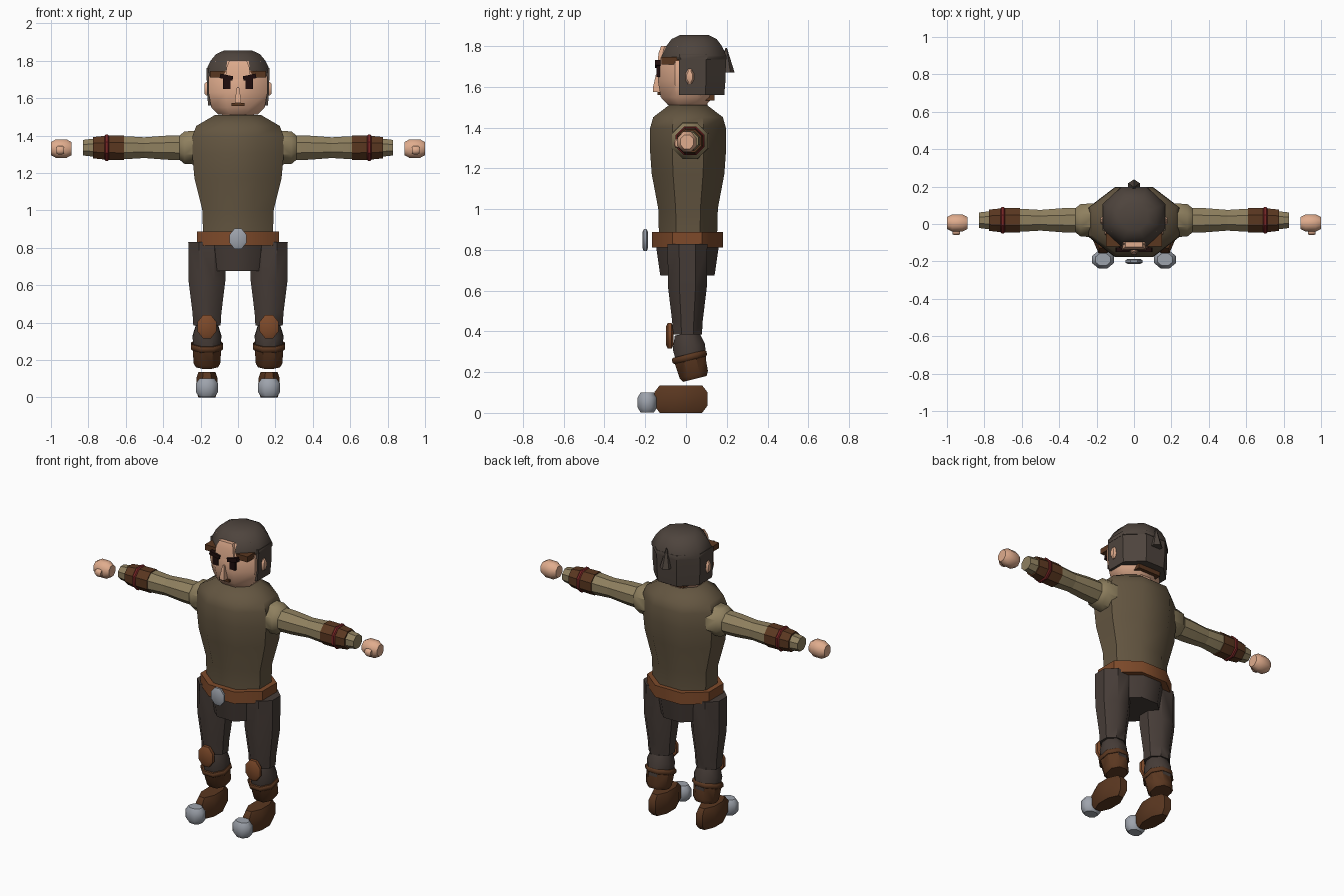
import bpy, bmesh
from math import pi, cos, sin, radians
from mathutils import Matrix, Vector

cube = bpy.data.objects.get("Cube")
if cube:
    bpy.data.objects.remove(cube, do_unlink=True)


def material(name, shades):
    """Flat colour from display values, stored as linear."""
    linear = [((c / 255 + .055) / 1.055) ** 2.4 for c in shades]
    mat = bpy.data.materials.new(name)
    mat.use_nodes = True
    mat.diffuse_color = (*linear, 1)
    shader = next(node for node in mat.node_tree.nodes if node.type == 'BSDF_PRINCIPLED')
    shader.inputs["Base Color"].default_value = (*linear, 1)
    return mat


tunic = material("tunic_olive", (100, 86, 65))
linen = material("sleeve_linen", (143, 128, 95))
cloth = material("trouser_cloth", (70, 60, 55))
hair = material("hair_grey", (78, 68, 61))
leather = material("dark_leather", (90, 55, 32))
tan = material("tan_leather", (126, 74, 42))
skin = material("skin", (224, 172, 141))
metal = material("metal", (158, 163, 172))
red = material("red_cord", (120, 38, 38))
black = material("brow_black", (30, 12, 12))

# Profiles: (fraction of the length, width factor)
STRAIGHT = [(0, 1), (1, 1)]
ROUNDED = [(0, .7), (.25, 1), (.75, 1), (1, .7)]


def taper(start, end):
    return [(0, start), (1, end)]


def add_object(name, bm, mat):
    mesh = bpy.data.meshes.new(name)
    bm.to_mesh(mesh)
    mesh.materials.append(mat)
    ob = bpy.data.objects.new(name, mesh)
    bpy.context.collection.objects.link(ob)
    bpy.ops.object.select_all(action='DESELECT')
    ob.select_set(True)
    bpy.context.view_layer.objects.active = ob
    bpy.ops.object.shade_smooth_by_angle(angle=radians(44))


def part(name, mat, at, size, profile=STRAIGHT, axis='Z', sides=8,
         pair=False, turn=('X', 0), cut_front=None):
    """Flat-sided solid filling a box of the given size, shaped along one axis."""
    along = 'XYZ'.index(axis)
    across, up = [i for i in range(3) if i != along]
    bm = bmesh.new()
    rings = []
    for fraction, factor in profile:
        ring = []
        for side in range(sides):
            angle = 2 * pi * (side + .5) / sides
            reach = factor / 2 / cos(pi / sides)
            co = Vector((0, 0, 0))
            co[along] = (fraction - .5) * size[along]
            co[across] = reach * cos(angle) * size[across]
            co[up] = reach * sin(angle) * size[up]
            ring.append(bm.verts.new(co))
        rings.append(ring)
    for low, high in zip(rings, rings[1:]):
        for i in range(sides):
            bm.faces.new((low[i - 1], low[i], high[i], high[i - 1]))
    bm.faces.new(rings[0])
    bm.faces.new(rings[-1])
    bm.transform(Matrix.Translation(at) @ Matrix.Rotation(radians(turn[1]), 4, turn[0]))
    if cut_front is not None:
        cut = bmesh.ops.bisect_plane(bm, geom=bm.verts[:] + bm.edges[:] + bm.faces[:],
                                     plane_co=(0, cut_front, 0), plane_no=(0, -1, 0),
                                     clear_outer=True)
        rim = [e for e in cut["geom_cut"] if isinstance(e, bmesh.types.BMEdge)]
        bmesh.ops.holes_fill(bm, edges=rim)
    bmesh.ops.recalc_face_normals(bm, faces=bm.faces[:])
    add_object("left_" + name if pair else name, bm, mat)
    if pair:
        bm.transform(Matrix.Scale(-1, 4, (1, 0, 0)))
        bmesh.ops.reverse_faces(bm, faces=bm.faces[:])
        add_object("right_" + name, bm, mat)
    bm.free()


# Torso, belt and hips
part("tunic_body", tunic, at=(0, .01, 1.185), size=(.49, .375, .65),
     profile=[(0, .76), (.22, .78), (.48, .95), (.68, 1), (.83, .99), (.91, .91), (1, .5)])
part("belt", tan, at=(0, .007, .85), size=(.436, .348, .075))
part("belt_buckle", metal, at=(0, -.2, .848), size=(.09, .028, .108),
     profile=ROUNDED, axis='Y')
part("hips", cloth, at=(0, .007, .75), size=(.33, .31, .15), profile=taper(.86, 1))

# Arms, stretched out sideways
ARM_Y, ARM_Z = .02, 1.335


def arm_part(name, mat, start, end, width, profile):
    part(name, mat, at=((start + end) / 2, ARM_Y, ARM_Z),
         size=(end - start, width, width), profile=profile, axis='X', pair=True)


arm_part("shoulder_cap", linen, .2, .315, .18, [(0, 1), (.74, .97), (1, .7)])
arm_part("upper_sleeve", linen, .26, .505, .134, [(0, 1), (.5, .96), (1, .82)])
arm_part("lower_sleeve", linen, .495, .83, .122, [(0, .9), (.3, 1), (.6, .93), (1, .68)])
arm_part("wrist_guard", leather, .61, .775, .132, [(0, 1), (.55, .98), (1, .86)])
arm_part("wrist_cord", red, .69, .713, .141, [(0, .92), (.25, 1), (.75, 1), (1, .92)])
part("fist", skin, at=(.945, .005, 1.33), size=(.11, .092, .1), profile=ROUNDED,
     axis='X', pair=True)
part("thumb", skin, at=(.95, -.042, 1.322), size=(.042, .036, .046), profile=ROUNDED,
     axis='X', pair=True)

# Legs
LEG_X = .166
part("thigh", cloth, at=(LEG_X, .007, .607), size=(.2, .195, .445),
     profile=[(0, .73), (.15, .77), (.53, .98), (1, 1)], pair=True)
part("knee_pad", tan, at=(LEG_X, -.08, .378), size=(.1, .038, .126),
     profile=ROUNDED, axis='Y', pair=True)
part("shin", cloth, at=(LEG_X, .016, .315), size=(.154, .16, .15),
     profile=[(0, .9), (.57, 1), (1, .75)], pair=True, turn=('X', 9))
part("boot_shaft", leather, at=(LEG_X, .03, .22), size=(.154, .156, .11),
     profile=[(0, .76), (.2, .92), (1, 1)], pair=True, turn=('X', 14))
part("boot_cuff", leather, at=(LEG_X, .017, .274), size=(.172, .174, .031),
     profile=[(0, .92), (.25, 1), (.75, 1), (1, .92)], pair=True, turn=('X', 14))
part("foot", leather, at=(LEG_X, -.025, .068), size=(.114, .26, .135),
     profile=[(0, .8), (.25, 1), (.75, 1), (1, .8)], pair=True)
part("toe_cap", metal, at=(LEG_X, -.19, .051), size=(.116, .094, .098),
     profile=ROUNDED, pair=True)

# Head and face
part("neck", skin, at=(0, .02, 1.51), size=(.17, .17, .1))
part("head", skin, at=(0, .005, 1.655), size=(.316, .286, .286),
     profile=[(0, .66), (.13, .9), (.41, 1), (.7, .99), (1, .77)])
part("forehead", skin, at=(0, -.08, 1.75), size=(.132, .12, .1),
     profile=[(0, 1), (.65, .92), (1, .7)], sides=4)
part("ear", skin, at=(.16, .018, 1.65), size=(.04, .042, .074), profile=ROUNDED,
     axis='X', pair=True)
part("nose", skin, at=(0, -.14, 1.617), size=(.032, .045, .086),
     profile=[(0, 1), (.25, 1), (1, .35)], sides=4)
part("mouth", leather, at=(0, -.133, 1.567), size=(.07, .016, .016), sides=4)
part("eyebrow", black, at=(.062, -.138, 1.712), size=(.07, .026, .024), sides=4,
     pair=True, turn=('Y', -12))
part("eye", black, at=(.06, -.136, 1.675), size=(.04, .016, .055), sides=4, pair=True)

# Hair
part("hair_sides", hair, at=(0, .03, 1.66), size=(.336, .332, .2),
     profile=[(0, .95), (.4, .99), (1, 1)], cut_front=-.035)
part("hair_top", hair, at=(0, .04, 1.795), size=(.338, .316, .12),
     profile=[(0, 1), (.15, 1), (.55, .86), (.83, .7), (1, .44)])
part("temple_hair", leather, at=(.105, -.07, 1.728), size=(.09, .1, .035), sides=4, pair=True)
part("nape_hair", leather, at=(0, .11, 1.547), size=(.16, .06, .03), sides=4)
part("hair_tuft", hair, at=(0, .197, 1.73), size=(.064, .072, .12),
     profile=taper(1, .1), sides=6)
